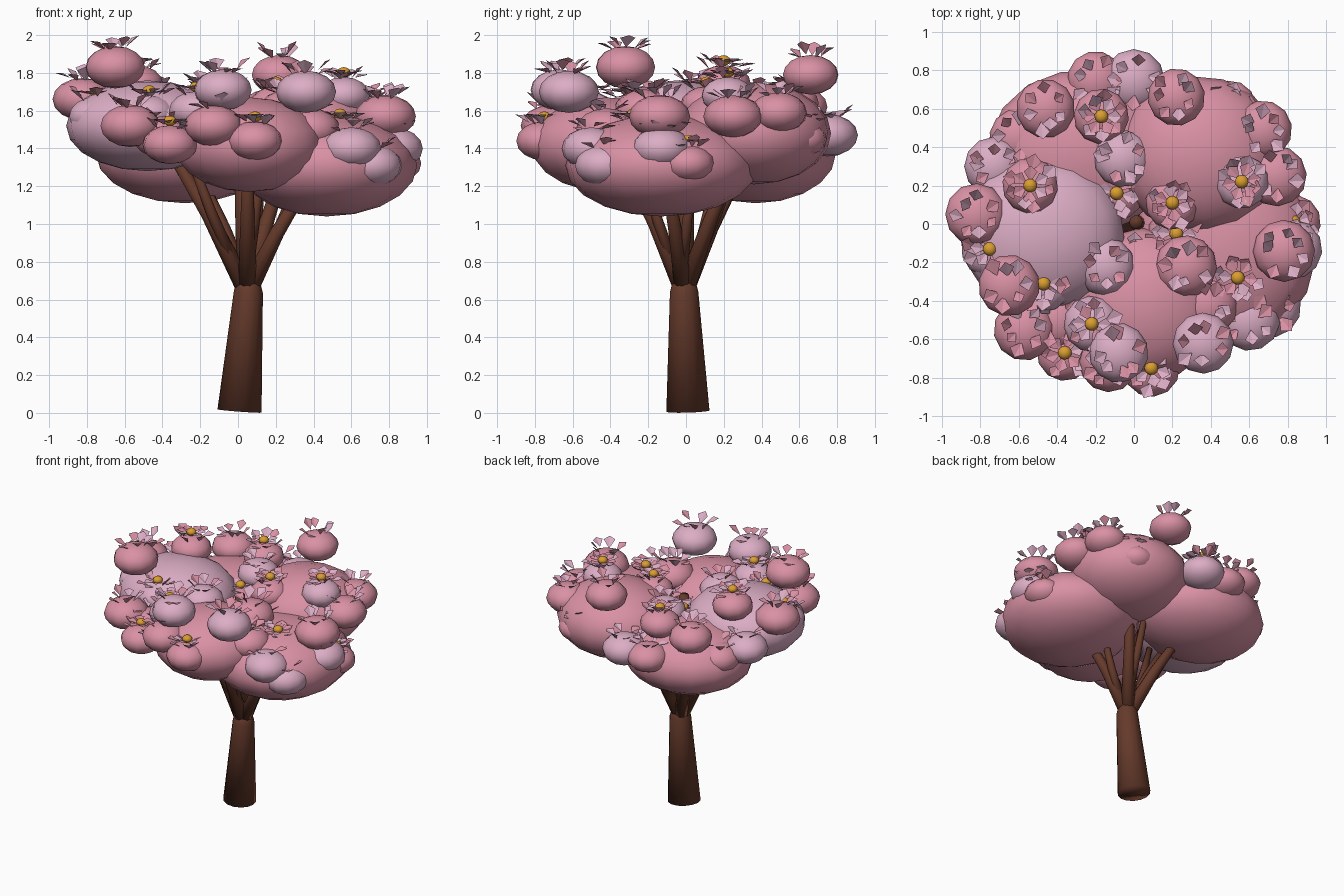
import bpy, bmesh, random
from math import sin, cos, pi
from mathutils import Vector, Matrix

random.seed(4)
cube = bpy.data.objects.get("Cube")
if cube:
    bpy.data.objects.remove(cube, do_unlink=True)


def material(name, rgb):
    mat = bpy.data.materials.new(name)
    mat.use_nodes = True
    color = (*rgb, 1)
    mat.diffuse_color = color
    mat.node_tree.nodes["Principled BSDF"].inputs["Base Color"].default_value = color
    return mat


bark = material("brown bark", (.13, .042, .024))
pink = material("blossom pink", (.70, .285, .375))
light = material("pale pink", (.72, .42, .56))
gold = material("golden yellow", (.70, .34, .03))


def finish(name, bm, mats, smooth=True):
    mesh = bpy.data.meshes.new(name)
    for face in bm.faces:
        face.smooth = smooth
    bm.to_mesh(mesh)
    bm.free()
    for mat in mats:
        mesh.materials.append(mat)
    obj = bpy.data.objects.new(name, mesh)
    bpy.context.collection.objects.link(obj)


def ellipsoid(name, center, size, mat, segments=12, rings=8):
    bm = bmesh.new()
    turn = Matrix.Rotation(random.uniform(0, pi), 4, "Z")
    matrix = Matrix.Translation(center) @ Matrix.Diagonal((*size, 1)) @ turn
    bmesh.ops.create_uvsphere(bm, u_segments=segments, v_segments=rings,
                              radius=1, matrix=matrix)
    finish(name, bm, [mat])


def limb(name, points, radii, sides=10):
    """Tapered tube through the points, closed at both ends."""
    bm = bmesh.new()
    points = [Vector(p) for p in points]
    loops = []
    for i, (p, r) in enumerate(zip(points, radii)):
        axis = points[min(i + 1, len(points) - 1)] - points[max(i - 1, 0)]
        spin = Vector((0, 0, 1)).rotation_difference(axis)
        loops.append([bm.verts.new(p + spin @ Vector((r * cos(a), r * sin(a), 0)))
                      for a in (2 * pi * k / sides for k in range(sides))])
    for low, high in zip(loops, loops[1:]):
        for k in range(sides):
            n = (k + 1) % sides
            bm.faces.new((low[k], low[n], high[n], high[k]))
    bm.faces.new(loops[0][::-1])
    bm.faces.new(loops[-1])
    finish(name, bm, [bark])


# Trunk
limb("trunk", [(.008, .01, .01), (.055, -.01, .64), (.055, -.01, .74)],
     [.117, .077, .05], 14)

# Large canopy masses: centre, radii, colour
masses = {
    "right_side": ((-.48, -.05, 1.52), (.43, .40, .24), light),
    "left_side": ((.47, -.13, 1.31), (.48, .51, .27), pink),
    "front": ((.06, -.42, 1.42), (.40, .40, .25), pink),
    "back_left": ((.34, .36, 1.48), (.43, .41, .27), pink),
    "back_right": ((-.28, .37, 1.37), (.48, .43, .26), pink),
}
for name, (center, size, mat) in masses.items():
    ellipsoid("canopy_" + name, center, size, mat, 16, 10)

# Branches: a main limb and a side limb towards each mass
fork = Vector((.05, -.01, .64))
for name, (center, size, mat) in masses.items():
    out = Vector((center[0], center[1], 0))
    tip = out * .85 + Vector((0, 0, center[2] - .04))
    middle = fork.lerp(tip, .45) + Vector((0, 0, .03))
    limb("branch_" + name, [fork, middle, tip], [.052, .038, .026])
    end = Matrix.Rotation(.35, 3, "Z") @ (out * .62)
    end.z = center[2] - .12
    start = fork.lerp(middle, .35)
    bend = start.lerp(end, .5) - Vector((0, 0, .02))
    limb("twig_" + name, [start, bend, end], [.034, .028, .02], 8)
limb("central_branch", [fork, (.03, 0, 1.05), (.01, .01, 1.6)], [.055, .045, .035])

# Blossom balls: x, y, z of each centre
pink_balls = [
    (-.46, .6, 1.62), (-.2, .75, 1.46), (.22, .66, 1.79), (.67, .49, 1.59),
    (.74, .25, 1.57), (.78, -.14, 1.57), (.27, -.22, 1.6), (-.13, -.72, 1.52),
    (-.57, -.55, 1.52), (-.65, -.32, 1.83), (-.82, .05, 1.66), (-.6, .45, 1.45),
    (-.4, -.5, 1.46), (.38, -.42, 1.5),
]
light_balls = [
    (.0, .75, 1.47), (.36, -.62, 1.7), (.6, -.5, 1.4), (.71, -.43, 1.31),
    (-.08, -.67, 1.71), (-.73, .3, 1.5), (-.15, -.22, 1.6), (-.06, .34, 1.62),
    (.82, -.13, 1.4),
]
pink_flowered = [
    (-.17, .56, 1.64), (.5, .61, 1.45), (.54, -.28, 1.46), (.09, -.75, 1.44),
    (-.36, -.67, 1.42), (-.54, .2, 1.74), (.83, .01, 1.32), (.2, .11, 1.63),
    (-.09, .16, 1.47), (.22, -.05, 1.44), (0, -.18, 1.42),
]
light_flowered = [(.56, .22, 1.68), (-.22, -.52, 1.6), (-.75, -.13, 1.57), (-.47, -.31, 1.58)]

petals = bmesh.new()


def petal(base, heading, tilt, length):
    """Folded kite rising outwards from its base."""
    matrix = (Matrix.Translation(base) @ Matrix.Rotation(heading, 4, "Z")
              @ Matrix.Rotation(-tilt, 4, "Y"))
    root, left, tip, right = [petals.verts.new(matrix @ (Vector(p) * length)) for p in (
        (0, 0, 0), (.65, .42, .12), (1, 0, 0), (.65, -.42, .12))]
    shade = random.randrange(2)
    for tri in ((root, tip, left), (root, right, tip)):
        petals.faces.new(tri).material_index = shade


def blossom(name, center, mat, flowered):
    center = Vector(center)
    r = random.uniform(.135, .15) if flowered else random.uniform(.148, .162)
    ellipsoid(name, center, (r, r, r * .7), mat)
    top = center + Vector((0, 0, r * .7))
    start = random.uniform(0, pi)
    # Loose petals around the crown
    for k in range(7):
        a = start + k * 2 * pi / 7 + random.uniform(-.25, .25)
        ring = random.uniform(.045, .08)
        base = top + Vector((ring * cos(a), ring * sin(a), random.uniform(-.025, .005)))
        petal(base, a + random.uniform(-.6, .6), random.uniform(.15, .9), random.uniform(.08, .105))
    # Open flower with a round heart
    if flowered:
        for k in range(6):
            a = start + k * pi / 3
            base = top + Vector((.02 * cos(a), .02 * sin(a), .012))
            petal(base, a, random.uniform(.1, .3), .085)
        ellipsoid(name + "_heart", top + Vector((0, 0, .024)), (.036, .036, .028), gold, 10, 6)


groups = (("pink_blossom", pink_balls, pink, False), ("pale_blossom", light_balls, light, False),
          ("pink_flower", pink_flowered, pink, True), ("pale_flower", light_flowered, light, True))
for name, centers, mat, flowered in groups:
    for i, center in enumerate(centers):
        blossom(f"{name}_{i + 1}", center, mat, flowered)
finish("petals", petals, [pink, light], smooth=False)
